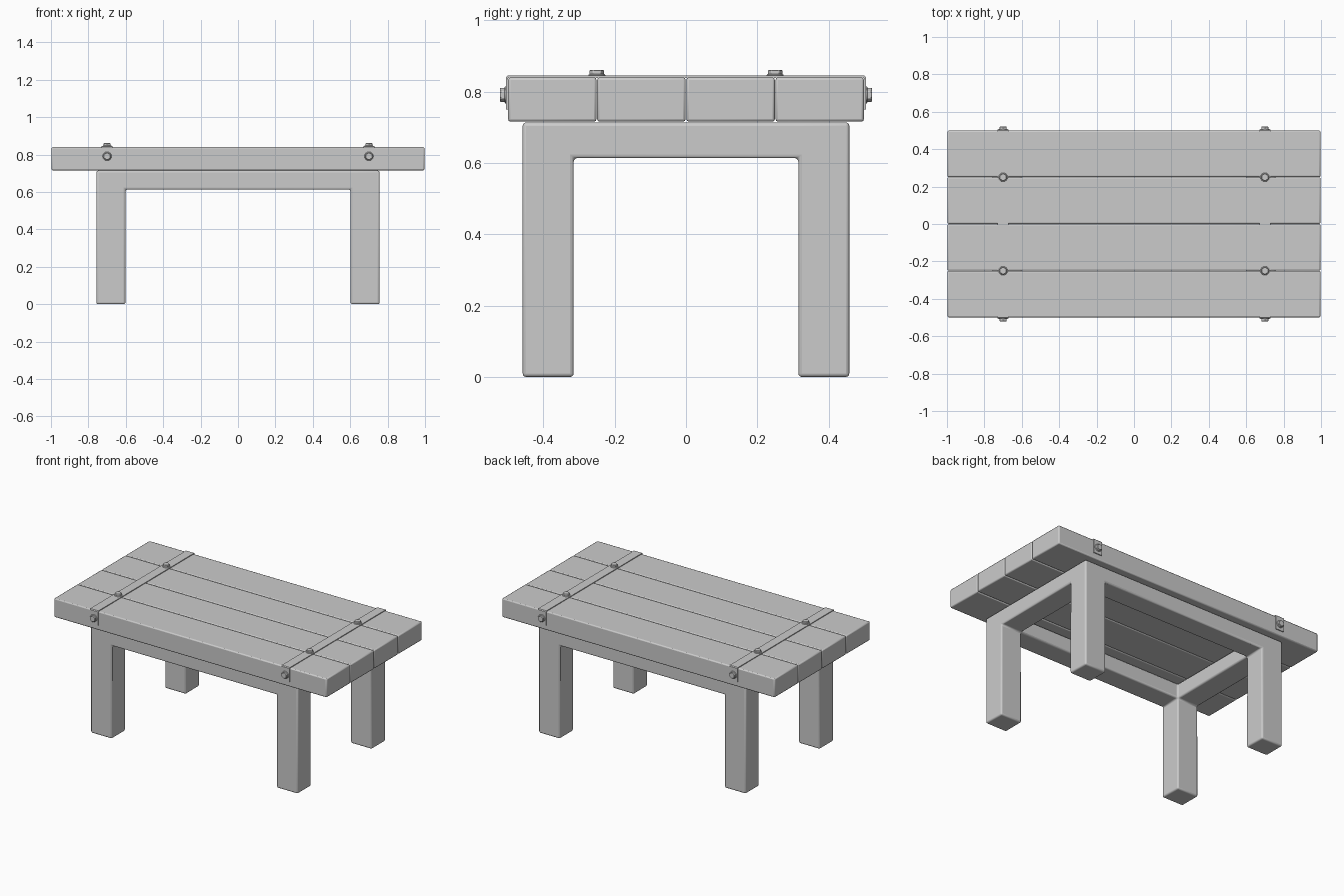
import bpy, bmesh, math
from mathutils import Matrix, Vector

if "Cube" in bpy.data.objects:
    bpy.data.objects.remove(bpy.data.objects["Cube"])


def make(name, bm, bevel=0, segs=2):
    bmesh.ops.recalc_face_normals(bm, faces=bm.faces)
    me = bpy.data.meshes.new(name)
    bm.to_mesh(me)
    bm.free()
    ob = bpy.data.objects.new(name, me)
    bpy.context.collection.objects.link(ob)
    if bevel:
        m = ob.modifiers.new("bevel", 'BEVEL')
        m.width, m.segments = bevel, segs
        m.limit_method = 'ANGLE'
        m.angle_limit = math.radians(40)
    bpy.ops.object.select_all(action='DESELECT')
    ob.select_set(True)
    bpy.context.view_layer.objects.active = ob
    bpy.ops.object.shade_smooth_by_angle(angle=math.radians(35))
    return ob


def box(name, lo, hi, bevel):
    lo, hi = Vector(lo), Vector(hi)
    bm = bmesh.new()
    bmesh.ops.create_cube(bm, size=1, matrix=Matrix.Translation((lo + hi) / 2)
                          @ Matrix.Diagonal((*(hi - lo), 1)))
    return make(name, bm, bevel)


# Four table top planks
for i in range(4):
    y = -0.5 + 0.25 * i
    box(f"plank_{i + 1}", (-0.997, y + 0.001, 0.716), (0.997, y + 0.249, 0.84), 0.007)

# One-piece frame: a rectangular ring of rails with the corner cells pulled down as legs
xs, ys = (-0.757, -0.602, 0.602, 0.757), (-0.458, -0.315, 0.315, 0.458)
bm = bmesh.new()
grid = [[bm.verts.new((x, y, 0.714)) for y in ys] for x in xs]
for i in range(3):
    for j in range(3):
        if (i, j) != (1, 1):
            bm.faces.new((grid[i][j], grid[i + 1][j], grid[i + 1][j + 1], grid[i][j + 1]))
bm.normal_update()
top = bm.faces[:]
ret = bmesh.ops.extrude_face_region(bm, geom=top, use_keep_orig=True)
low = [g for g in ret['geom'] if isinstance(g, bmesh.types.BMVert)]
bmesh.ops.translate(bm, verts=low, vec=(0, 0, -0.1))
bottom = [g for g in ret['geom'] if isinstance(g, bmesh.types.BMFace)]
corners = [f for f in bottom if abs(f.calc_center_median().x) > 0.6
           and abs(f.calc_center_median().y) > 0.3]
for f in corners:
    leg = bmesh.ops.extrude_discrete_faces(bm, faces=[f])['faces'][0]
    for v in leg.verts:
        v.co.z = 0
bmesh.ops.remove_doubles(bm, verts=bm.verts, dist=1e-5)
bmesh.ops.dissolve_limit(bm, angle_limit=0.01, verts=bm.verts, edges=[
    e for e in bm.edges if all(abs(v.co.z - 0.614) < 0.01 for v in e.verts)])
make("leg_frame", bm, 0.01, 3)


# Metal strap: bent profile across the planks, extruded along x
def strap(name, x):
    half = [(0.499, 0.75), (0.505, 0.75), (0.505, 0.84), (0.5, 0.845)]
    prof = half[1:] + [(-y, z) for y, z in reversed(half)]
    prof += [(-0.499, 0.838), (0.499, 0.838), half[0]]
    bm = bmesh.new()
    f = bm.faces.new([bm.verts.new((x - 0.03, y, z)) for y, z in prof])
    ret = bmesh.ops.extrude_face_region(bm, geom=[f], use_keep_orig=True)
    bmesh.ops.translate(bm, vec=(0.06, 0, 0), verts=[
        g for g in ret['geom'] if isinstance(g, bmesh.types.BMVert)])
    make(name, bm)


# Hex bolt: thin round washer and a six-sided head
def bolt(name, pos, tilt):
    base = Matrix.Translation(pos) @ Matrix.Rotation(tilt, 4, 'X')
    bm = bmesh.new()
    for n, r1, r2, z0, z1 in ((16, 0.025, 0.023, -0.004, 0.004), (6, 0.021, 0.021, 0, 0.016)):
        bmesh.ops.create_cone(bm, cap_ends=True, segments=n, radius1=r1, radius2=r2, depth=z1 - z0,
                              matrix=base @ Matrix.Translation((0, 0, (z0 + z1) / 2)))
    make(name, bm, 0.002, 1)


for side, x in (("left", -0.7), ("right", 0.7)):
    strap(f"{side}_strap", x)
    for end, s in (("front", -1), ("back", 1)):
        bolt(f"{side}_{end}_top_bolt", (x, 0.25 * s, 0.845), 0)
        bolt(f"{side}_{end}_side_bolt", (x, 0.505 * s, 0.791), -s * math.pi / 2)
